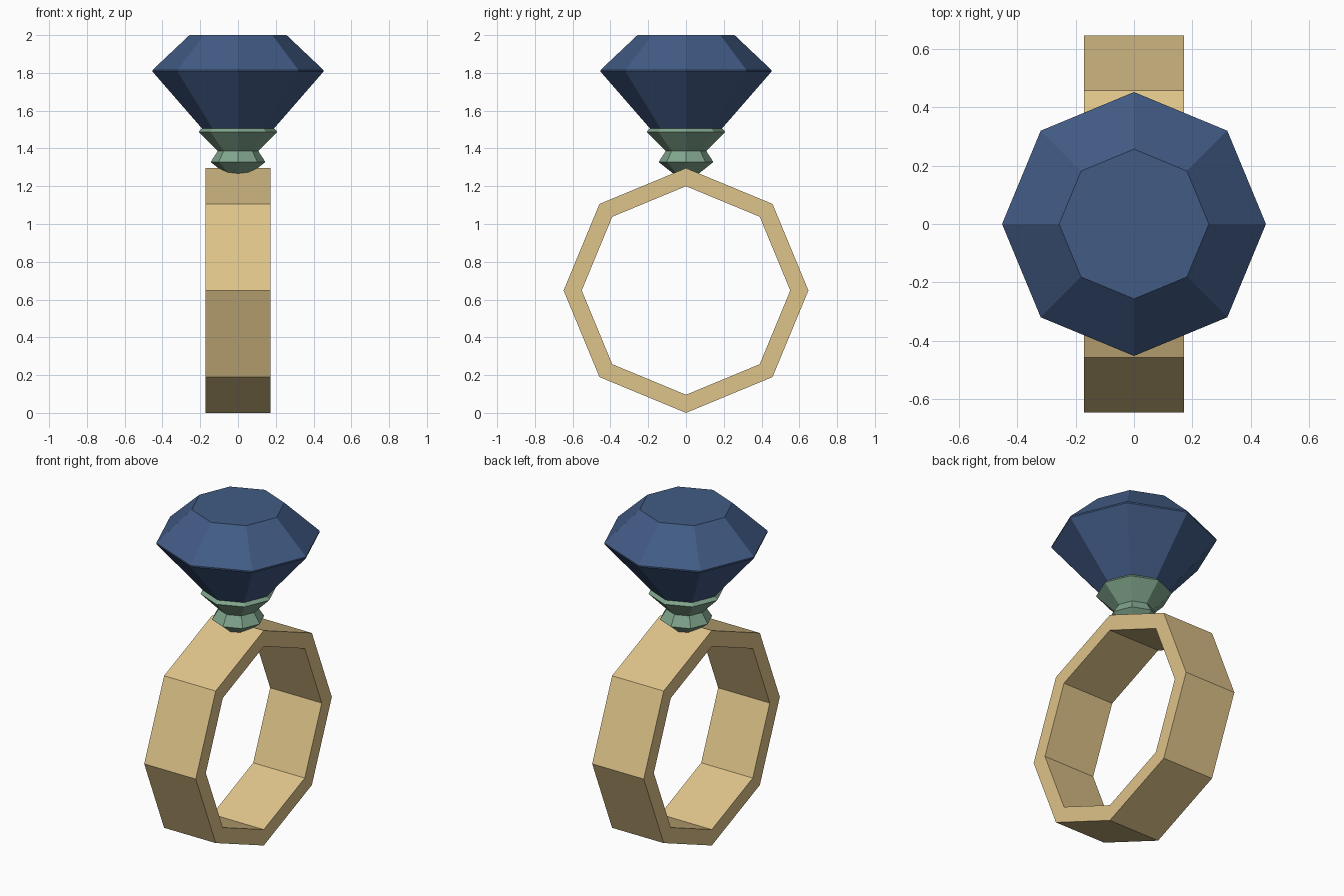
import bpy
import bmesh
import math
from mathutils import Matrix

SIDES = 8

cube = bpy.data.objects.get("Cube")
if cube:
    bpy.data.objects.remove(cube, do_unlink=True)


def make_material(name, colour):
    mat = bpy.data.materials.new(name)
    mat.use_nodes = True
    mat.diffuse_color = (*colour, 1)
    shader = next(n for n in mat.node_tree.nodes if n.type == "BSDF_PRINCIPLED")
    shader.inputs["Base Color"].default_value = (*colour, 1)
    return mat


def lathe(name, profile, mat, closed=False, matrix=Matrix()):
    """Spin (radius, height) points into a flat-faceted octagonal solid."""
    bm = bmesh.new()
    loops = []
    for radius, height in profile:
        angles = [math.tau * i / SIDES for i in range(SIDES)]
        loops.append([bm.verts.new((radius * math.cos(a), radius * math.sin(a), height))
                      for a in angles])
    pairs = list(zip(loops, loops[1:]))
    if closed:
        pairs.append((loops[-1], loops[0]))
    else:
        bm.faces.new(loops[0][::-1])
        bm.faces.new(loops[-1])
    for low, high in pairs:
        for i in range(SIDES):
            j = (i + 1) % SIDES
            bm.faces.new((low[i], low[j], high[j], high[i]))
    bm.transform(matrix)
    bmesh.ops.recalc_face_normals(bm, faces=bm.faces)
    mesh = bpy.data.meshes.new(name)
    bm.to_mesh(mesh)
    bm.free()
    mesh.materials.append(mat)
    obj = bpy.data.objects.new(name, mesh)
    bpy.context.collection.objects.link(obj)
    return obj


gold = make_material("pale gold", (0.73, 0.546, 0.254))
green = make_material("sage green", (0.216, 0.376, 0.262))
blue = make_material("deep blue", (0.054, 0.105, 0.235))

# Finger band: rectangular section spun around the x axis
outer, inner, half_width = 0.648, 0.552, 0.172
band_profile = [(outer, -half_width), (outer, half_width),
                (inner, half_width), (inner, -half_width)]
lathe("band", band_profile, gold, closed=True,
      matrix=Matrix.Translation((0, 0, outer)) @ Matrix.Rotation(math.pi / 2, 4, "Y"))

# Waisted setting that holds the stone
lathe("setting", [(0.04, 1.245), (0.145, 1.328), (0.107, 1.387),
                  (0.208, 1.488), (0.19, 1.507)], green)

# Cut gemstone with a thin girdle and flat table
lathe("gemstone", [(0.02, 1.31), (0.453, 1.807), (0.453, 1.815), (0.257, 2.0)], blue)
